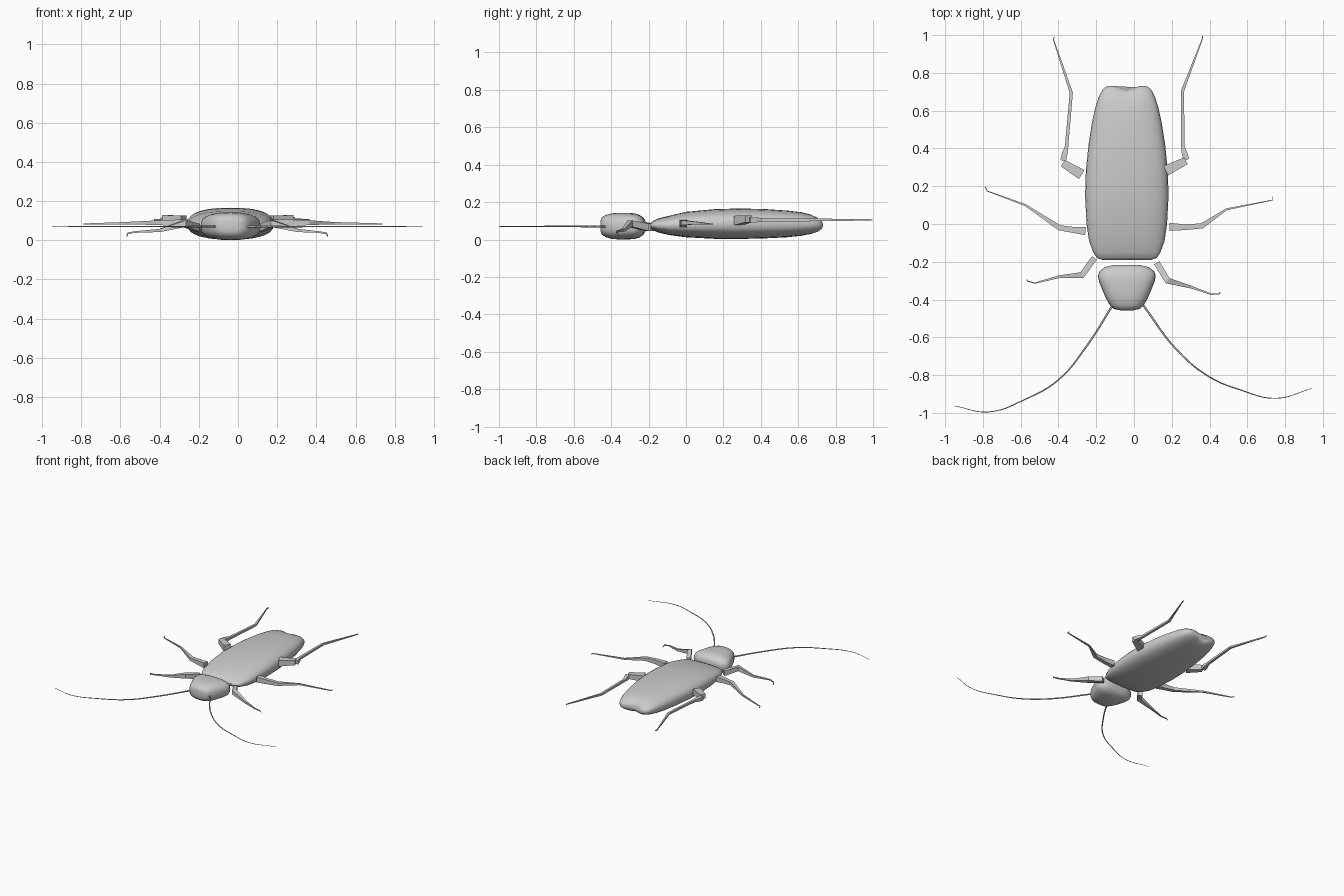
import bpy, bmesh, math
from mathutils import Vector

CX = -0.038  # centre line of the body


def finish(bm, name, smooth):
    bmesh.ops.recalc_face_normals(bm, faces=bm.faces[:])
    me = bpy.data.meshes.new(name)
    bm.to_mesh(me)
    bm.free()
    ob = bpy.data.objects.new(name, me)
    bpy.context.collection.objects.link(ob)
    if smooth:
        bpy.ops.object.select_all(action='DESELECT')
        ob.select_set(True)
        bpy.context.view_layer.objects.active = ob
        bpy.ops.object.shade_smooth_by_angle(angle=math.radians(40))
    return ob


def skin(bm, rings):
    n = len(rings[0])
    for a, b in zip(rings, rings[1:]):
        for i in range(n):
            bm.faces.new((a[i], a[(i + 1) % n], b[(i + 1) % n], b[i]))
    bm.faces.new(rings[0])
    bm.faces.new(rings[-1])


def shell(name, stations, power, notch=None, n=28):
    """Loft rounded sections (y, half width, low z, high z) along y."""
    bm = bmesh.new()
    rings = []
    for y, hw, lo, hi in stations:
        ring = []
        for i in range(n):
            a = 2 * math.pi * i / n
            c, s = math.cos(a), math.sin(a)
            x = hw * math.copysign(abs(c) ** (2 / power), c)
            z = (lo + hi) / 2 + (hi - lo) / 2 * math.copysign(abs(s) ** (2 / power), s)
            dy = notch(x, y) if notch else 0
            ring.append(bm.verts.new((CX + x, y + dy, z)))
        rings.append(ring)
    skin(bm, rings)
    return finish(bm, name, True)


def limb(name, pts):
    """Tapered box-section limb through (x, y, z, width, height)."""
    bm = bmesh.new()
    P = [Vector(p[:3]) for p in pts]
    rings = []
    for i, p in enumerate(P):
        d = Vector((0, 0, 0))
        if i > 0:
            d += (p - P[i - 1]).normalized()
        if i < len(P) - 1:
            d += (P[i + 1] - p).normalized()
        side = Vector((-d.y, d.x, 0)).normalized() * pts[i][3] / 2
        up = Vector((0, 0, pts[i][4] / 2))
        rings.append([bm.verts.new(p + a * side + b * up)
                      for a, b in ((1, 1), (-1, 1), (-1, -1), (1, -1))])
    skin(bm, rings)
    return finish(bm, name, False)


# Wing-covered body with a notched tail
def tail_notch(x, y):
    t = max(0, min(1, (y - 0.6) / 0.12))
    return -0.026 * t * math.exp(-(x / 0.045) ** 2)


shell("body", [
    (-0.19, 0.13, 0.067, 0.085), (-0.18, 0.158, 0.052, 0.098),
    (-0.15, 0.178, 0.038, 0.112), (-0.09, 0.2, 0.024, 0.127),
    (0.0, 0.213, 0.012, 0.148), (0.15, 0.221, 0.004, 0.162),
    (0.28, 0.217, 0.003, 0.166), (0.42, 0.203, 0.006, 0.163),
    (0.54, 0.184, 0.012, 0.155), (0.62, 0.166, 0.02, 0.146),
    (0.67, 0.15, 0.028, 0.135), (0.705, 0.133, 0.038, 0.12),
    (0.725, 0.115, 0.05, 0.105), (0.732, 0.095, 0.062, 0.092)], 2.5, tail_notch)

# Head shield
shell("head", [
    (-0.457, 0.035, 0.045, 0.1), (-0.45, 0.068, 0.027, 0.118),
    (-0.43, 0.09, 0.013, 0.131), (-0.395, 0.11, 0.003, 0.14),
    (-0.35, 0.129, 0.0, 0.143), (-0.305, 0.147, 0.001, 0.142),
    (-0.275, 0.153, 0.003, 0.14), (-0.25, 0.145, 0.01, 0.132),
    (-0.228, 0.115, 0.025, 0.118), (-0.217, 0.07, 0.045, 0.1)], 2.7)

# Legs: left and right poses differ slightly
limb("front_leg_left", [
    (-0.21, -0.18, 0.065, 0.032, 0.04), (-0.275, -0.27, 0.085, 0.034, 0.034),
    (-0.40, -0.28, 0.05, 0.014, 0.016), (-0.525, -0.313, 0.042, 0.007, 0.008),
    (-0.562, -0.303, 0.036, 0.006, 0.008), (-0.568, -0.295, 0.022, 0.005, 0.006)])
limb("front_leg_right", [
    (0.12, -0.205, 0.065, 0.032, 0.04), (0.178, -0.30, 0.085, 0.034, 0.034),
    (0.305, -0.335, 0.05, 0.014, 0.016), (0.41, -0.372, 0.042, 0.007, 0.008),
    (0.452, -0.37, 0.036, 0.006, 0.008), (0.457, -0.36, 0.022, 0.005, 0.006)])
limb("middle_leg_left", [
    (-0.257, -0.038, 0.085, 0.042, 0.042), (-0.31, -0.033, 0.088, 0.032, 0.034),
    (-0.395, -0.02, 0.09, 0.028, 0.024), (-0.575, 0.1, 0.087, 0.01, 0.012),
    (-0.778, 0.175, 0.083, 0.005, 0.006), (-0.787, 0.195, 0.083, 0.004, 0.005)])
limb("middle_leg_right", [
    (0.188, -0.015, 0.085, 0.042, 0.042), (0.27, -0.017, 0.088, 0.03, 0.034),
    (0.36, -0.01, 0.09, 0.028, 0.024), (0.49, 0.078, 0.087, 0.01, 0.012),
    (0.735, 0.127, 0.083, 0.005, 0.006), (0.735, 0.145, 0.083, 0.004, 0.005)])

for side, thigh, shin in (
    ("left", ((-0.277, 0.262), (-0.377, 0.322)),
     ((-0.375, 0.335), (-0.366, 0.375), (-0.357, 0.41), (-0.332, 0.695), (-0.426, 0.975), (-0.422, 0.993))),
    ("right", ((0.168, 0.282), (0.275, 0.335)),
     ((0.277, 0.34), (0.268, 0.372), (0.258, 0.41), (0.257, 0.705), (0.362, 0.98), (0.363, 0.996)))):
    limb("rear_thigh_" + side, [(*thigh[0], 0.102, 0.056, 0.05), (*thigh[1], 0.11, 0.04, 0.036)])
    sizes = ((0.03, 0.03), (0.03, 0.026), (0.018, 0.018), (0.017, 0.014), (0.005, 0.007), (0.004, 0.006))
    limb("rear_shin_" + side, [(*p, 0.105, w, h) for p, (w, h) in zip(shin, sizes)])


# Long tapering antennae
def antenna(name, pts):
    cu = bpy.data.curves.new(name, 'CURVE')
    cu.dimensions = '3D'
    cu.bevel_depth = 0.0055
    cu.bevel_resolution = 1
    cu.resolution_u = 6
    cu.use_fill_caps = True
    sp = cu.splines.new('BEZIER')
    sp.bezier_points.add(len(pts) - 1)
    for i, (b, p) in enumerate(zip(sp.bezier_points, pts)):
        b.co = (*p, 0.07)
        b.handle_left_type = b.handle_right_type = 'AUTO'
        b.radius = 1 - 0.75 * i / (len(pts) - 1)
    ob = bpy.data.objects.new(name, cu)
    bpy.context.collection.objects.link(ob)


antenna("antenna_left", [(-0.11, -0.425), (-0.25, -0.645), (-0.40, -0.825),
                         (-0.58, -0.93), (-0.77, -0.995), (-0.95, -0.963)])
antenna("antenna_right", [(0.045, -0.425), (0.23, -0.67), (0.40, -0.81),
                          (0.56, -0.877), (0.75, -0.923), (0.943, -0.87)])
